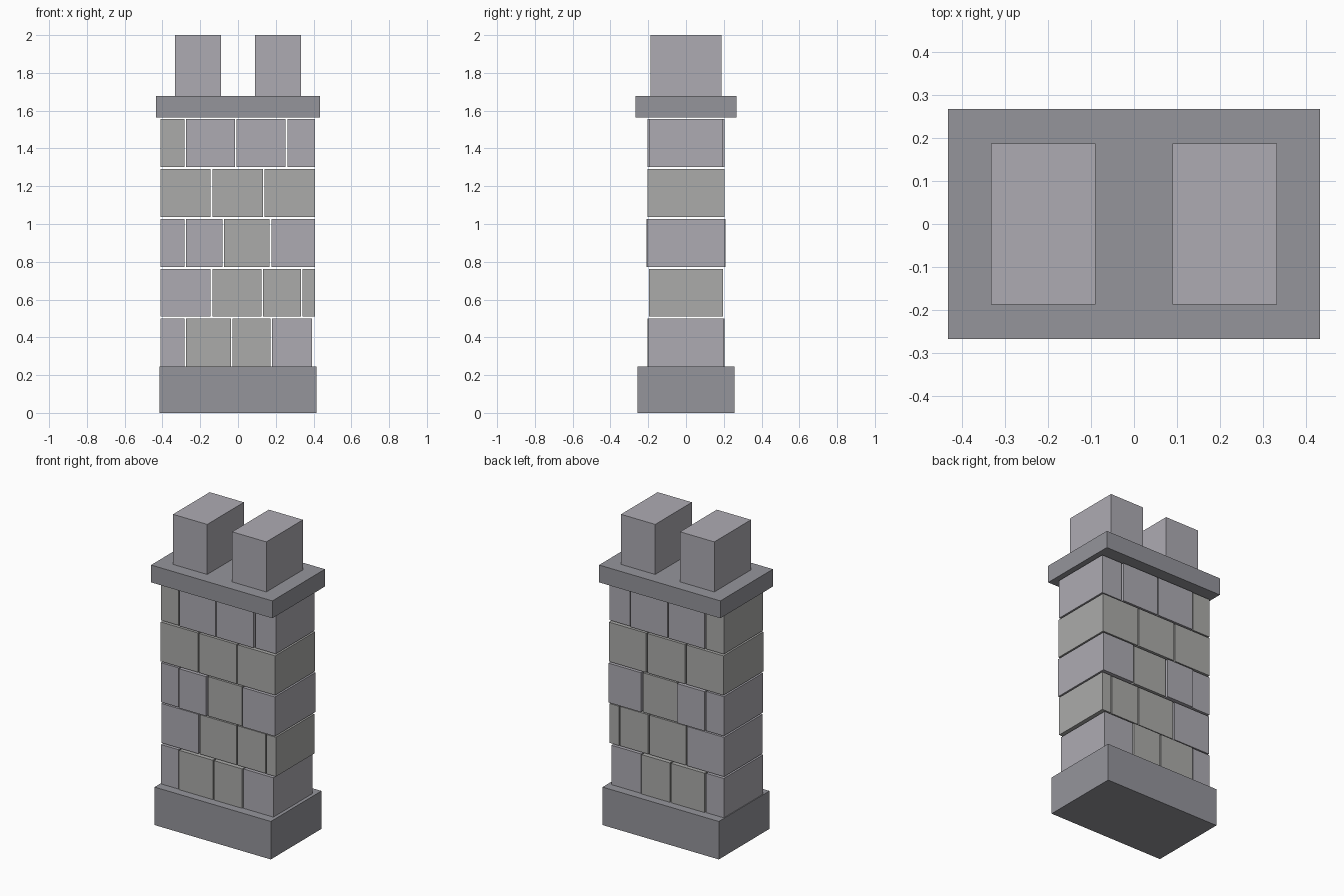
import bpy, bmesh
from mathutils import Matrix, Vector

if "Cube" in bpy.data.objects:
    bpy.data.objects.remove(bpy.data.objects["Cube"])


def material(name, rgb):
    m = bpy.data.materials.new(name)
    m.diffuse_color = (*rgb, 1)
    m.use_nodes = True
    m.node_tree.nodes["Principled BSDF"].inputs["Base Color"].default_value = m.diffuse_color
    return m


SLATE = material("slate", (0.30, 0.30, 0.33))
COOL = material("cool_stone", (0.42, 0.41, 0.45))
WARM = material("warm_stone", (0.41, 0.41, 0.40))


def box(name, x0, x1, half_y, z0, z1, mat):
    """Box centred on y = 0, spanning the given x and z ranges."""
    bm = bmesh.new()
    centre = Vector(((x0 + x1) / 2, 0, (z0 + z1) / 2))
    size = Matrix.Diagonal((x1 - x0, 2 * half_y, z1 - z0, 1))
    bmesh.ops.create_cube(bm, size=1, matrix=Matrix.Translation(centre) @ size)
    mesh = bpy.data.meshes.new(name)
    bm.to_mesh(mesh)
    bm.free()
    mesh.materials.append(mat)
    bpy.context.collection.objects.link(bpy.data.objects.new(name, mesh))


# Plinth and capping slab
box("plinth", -0.415, 0.415, 0.258, 0, 0.245, SLATE)
box("cap_slab", -0.433, 0.433, 0.268, 1.565, 1.677, SLATE)

# Two square flue pots
for side, x in (("left", -0.211), ("right", 0.211)):
    box(f"{side}_flue", x - 0.122, x + 0.122, 0.187, 1.677, 2.0, COOL)

# Courses of full-depth stones: (x start, x end, half depth, tint)
courses = [
    [(-0.41, -0.284, 0.200, COOL), (-0.276, -0.036, 0.205, WARM),
     (-0.028, 0.173, 0.205, WARM), (0.180, 0.393, 0.200, COOL)],
    [(-0.41, -0.145, 0.197, COOL), (-0.135, 0.125, 0.195, WARM),
     (0.133, 0.334, 0.195, WARM), (0.342, 0.408, 0.197, WARM)],
    [(-0.41, -0.284, 0.200, COOL), (-0.276, -0.083, 0.208, COOL),
     (-0.075, 0.167, 0.200, WARM), (0.178, 0.408, 0.207, COOL)],
    [(-0.41, -0.145, 0.203, WARM), (-0.135, 0.133, 0.204, WARM),
     (0.141, 0.408, 0.204, WARM)],
    [(-0.41, -0.284, 0.200, WARM), (-0.276, -0.017, 0.204, COOL),
     (-0.009, 0.252, 0.204, COOL), (0.262, 0.408, 0.197, COOL)],
]
for row, stones in enumerate(courses):
    z = 0.245 + row * 0.264
    for i, (x0, x1, half_y, mat) in enumerate(stones):
        box(f"stone_{row + 1}_{i + 1}", x0, x1, half_y, z, z + 0.254, mat)
